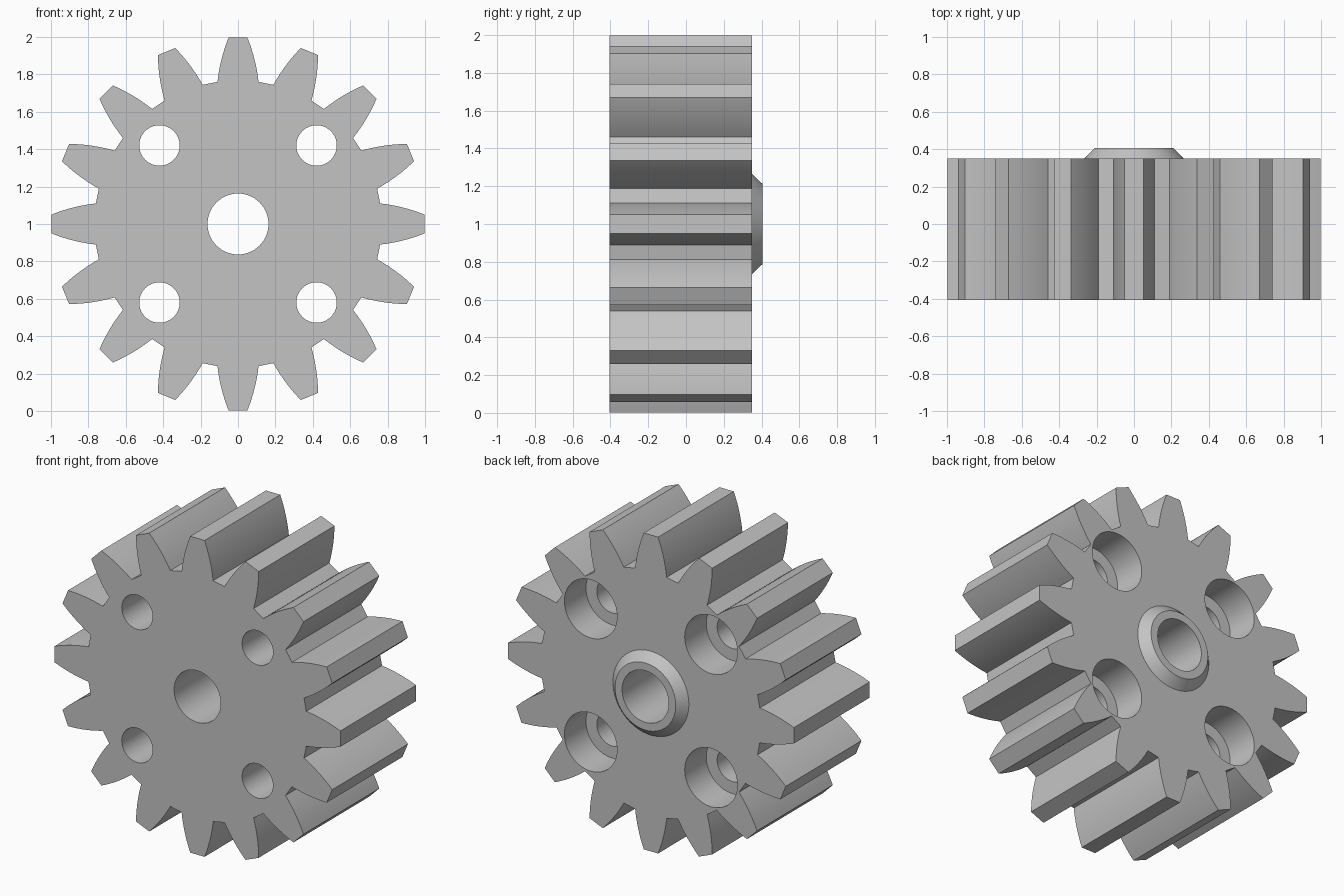
import bpy
import bmesh
from math import sin, cos, pi, radians

TEETH = 16
FRONT, BACK, TOP = -0.405, 0.35, 0.405
ROOT_R, BORE_R, SCREW_R, SINK_R = 0.768, 0.163, 0.108, 0.184
SINK_DEPTH, SCREW_POS = 0.215, 0.42
SIDES = 64

cube = bpy.data.objects.get("Cube")
if cube:
    bpy.data.objects.remove(cube, do_unlink=True)

grey = bpy.data.materials.new("plain_grey")
grey.use_nodes = True
grey.diffuse_color = (0.55, 0.55, 0.55, 1)
bsdf = next(n for n in grey.node_tree.nodes if n.type == 'BSDF_PRINCIPLED')
bsdf.inputs["Base Color"].default_value = grey.diffuse_color


def make_object(name, bm, outward=True):
    if outward:
        bmesh.ops.recalc_face_normals(bm, faces=bm.faces)
    mesh = bpy.data.meshes.new(name)
    bm.to_mesh(mesh)
    bm.free()
    mesh.materials.append(grey)
    obj = bpy.data.objects.new(name, mesh)
    bpy.context.collection.objects.link(obj)
    return obj


def lathe(name, profile, x=0, z=1, capped=True):
    """Revolve (radius, y) points around an axis parallel to y."""
    bm = bmesh.new()
    angles = [2 * pi * i / SIDES for i in range(SIDES)]
    rings = [[bm.verts.new((x + r * cos(a), y, z + r * sin(a))) for a in angles]
             for r, y in profile]
    for low, high in zip(rings, rings[1:]):
        for i in range(SIDES):
            j = (i + 1) % SIDES
            # wound to face outward when the profile runs towards +y
            bm.faces.new((low[i], high[i], high[j], low[j]))
    if capped:
        bm.faces.new(rings[0])
        bm.faces.new(rings[-1])
    return make_object(name, bm, capped)


def activate(obj):
    bpy.ops.object.select_all(action='DESELECT')
    obj.select_set(True)
    bpy.context.view_layer.objects.active = obj


def smooth(obj):
    activate(obj)
    bpy.ops.object.shade_smooth_by_angle(angle=radians(15))


def cut(obj, cutter):
    cutter.hide_render = True
    mod = obj.modifiers.new("hole", 'BOOLEAN')
    mod.operation = 'DIFFERENCE'
    mod.solver = 'EXACT'
    mod.object = cutter
    activate(obj)
    bpy.ops.object.modifier_apply(modifier=mod.name)
    bpy.data.objects.remove(cutter, do_unlink=True)


# One bulging tooth flank as (half width, distance from the axis)
STEPS = 8
flank = []
for s in range(STEPS + 1):
    t = s / STEPS
    bulge = 4 * 0.008 * t * (1 - t)
    flank.append((0.11 - 0.06 * t + bulge, 0.76 + 0.238 * t + bulge * 0.25))
tooth = [(-w, r) for w, r in flank] + [(w, r) for w, r in reversed(flank)]

# Toothed body: repeat the tooth outline, then extrude it along y
bm = bmesh.new()
outline = []
for k in range(TEETH):
    a = 2 * pi * k / TEETH
    for w, r in tooth:
        outline.append(bm.verts.new((w * cos(a) + r * sin(a), FRONT,
                                     1 + r * cos(a) - w * sin(a))))
face = bm.faces.new(outline)
extruded = bmesh.ops.extrude_face_region(bm, geom=[face], use_keep_orig=True)
moved = [v for v in extruded["geom"] if isinstance(v, bmesh.types.BMVert)]
bmesh.ops.translate(bm, verts=moved, vec=(0, BACK - FRONT, 0))
body = make_object("gear_body", bm)

# Shaft bore and four counterbored screw holes
cut(body, lathe("bore_cutter", [(BORE_R, -1), (BORE_R, 1)]))
floor = BACK - SINK_DEPTH
for sx in (-1, 1):
    for sz in (-1, 1):
        cut(body, lathe("screw_cutter",
                        [(SCREW_R, -1), (SCREW_R, floor),
                         (SINK_R, floor), (SINK_R, 1)],
                        sx * SCREW_POS, 1 + sz * SCREW_POS))
smooth(body)

# Bevelled collar around the bore on the back
collar = lathe("hub_collar",
               [(0.265, BACK), (0.212, TOP), (BORE_R, TOP), (BORE_R, BACK)],
               capped=False)
smooth(collar)
